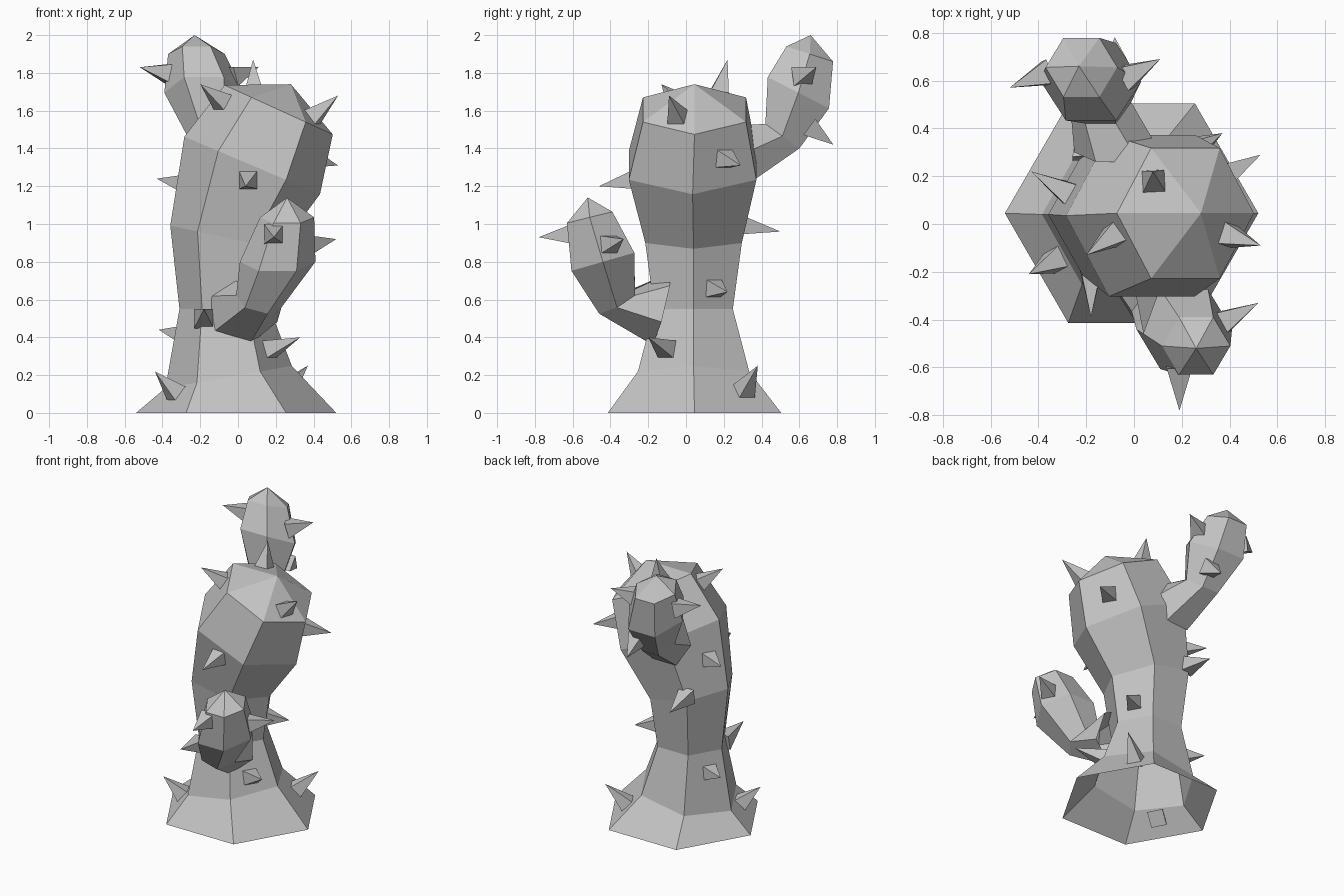
import bpy
import bmesh
import math
from mathutils import Euler, Matrix, Vector

old = bpy.data.objects.get("Cube")
if old:
    bpy.data.objects.remove(old, do_unlink=True)

grey = bpy.data.materials.new("light_grey")
grey.use_nodes = True
colour = (0.55, 0.55, 0.55, 1)
grey.diffuse_color = colour
grey.node_tree.nodes["Principled BSDF"].inputs["Base Color"].default_value = colour


def finish(name, bm):
    """Turn a bmesh into a flat shaded object."""
    bmesh.ops.recalc_face_normals(bm, faces=bm.faces)
    mesh = bpy.data.meshes.new(name)
    bm.to_mesh(mesh)
    bm.free()
    mesh.materials.append(grey)
    obj = bpy.data.objects.new(name, mesh)
    bpy.context.collection.objects.link(obj)
    return obj


def limb(name, rings, apex):
    """Six-sided tube through rings of (centre, radius, x tilt, y tilt), closed at the apex."""
    bm = bmesh.new()
    loops = []
    for centre, radius, tilt_x, tilt_y in rings:
        turn = Euler((math.radians(tilt_x), math.radians(tilt_y), 0)).to_matrix()
        loop = []
        for i in range(6):
            a = math.tau * i / 6
            offset = turn @ Vector((math.cos(a), math.sin(a), 0)) * radius
            loop.append(bm.verts.new(Vector(centre) + offset))
        loops.append(loop)
    for low, high in zip(loops, loops[1:]):
        for i in range(6):
            j = (i + 1) % 6
            bm.faces.new((low[i], low[j], high[j], high[i]))
    tip = bm.verts.new(apex)
    for i in range(6):
        bm.faces.new((loops[-1][i], loops[-1][(i + 1) % 6], tip))
    return finish(name, bm)


def spikes(body, tips):
    """Four-sided spikes standing square to the nearest surface of the body."""
    for n, tip in enumerate(tips, 1):
        tip = Vector(tip)
        hit, foot, normal, index = body.closest_point_on_mesh(tip)
        axis = tip - foot
        depth = axis.length + 0.025
        place = Matrix.Translation(tip - axis.normalized() * depth / 2)
        turn = axis.to_track_quat('Z', 'Y').to_matrix().to_4x4()
        bm = bmesh.new()
        bmesh.ops.create_cone(bm, cap_ends=True, segments=4, radius1=0.075, radius2=0,
                              depth=depth,
                              matrix=place @ turn @ Matrix.Rotation(math.pi / 4, 4, 'Z'))
        bmesh.ops.remove_doubles(bm, verts=bm.verts, dist=0.0001)
        finish(f"{body.name}_spike_{n}", bm)


# Trunk, flared and open at the foot, leaning over at the top
trunk = limb("trunk", [
    ((-0.01, 0.045, 0), 0.53, 0, 0),
    ((-0.05, 0.04, 0.19), 0.34, 0, -10),
    ((-0.07, 0.04, 0.55), 0.24, 0, 0),
    ((-0.07, 0.04, 0.93), 0.295, 0, 12),
    ((0.075, 0.035, 1.31), 0.39, 0, 23),
    ((0.215, 0.045, 1.605), 0.315, 0, 24.5),
], (0.28, 0.045, 1.74))

# Upper arm, growing from the back
upper_arm = limb("upper_arm", [
    ((-0.07, 0.3, 1.37), 0.18, -75, 0),
    ((-0.14, 0.51, 1.465), 0.128, -36, 0),
    ((-0.18, 0.595, 1.695), 0.21, -27, 0),
    ((-0.22, 0.655, 1.9), 0.15, -18, 0),
], (-0.23, 0.66, 2))

# Lower arm, growing from the front
lower_arm = limb("lower_arm", [
    ((0.02, -0.13, 0.55), 0.2, 75, 20),
    ((0.11, -0.365, 0.59), 0.124, 28, 15),
    ((0.21, -0.44, 0.8), 0.2, 16, 0),
    ((0.26, -0.51, 1.035), 0.143, 14, 0),
], (0.26, -0.52, 1.14))

# Spikes, placed by their tips
spikes(trunk, [
    (0.08, 0.22, 1.87), (0.53, -0.09, 1.68), (-0.2, -0.13, 1.74),
    (0.04, -0.46, 1.2), (0.53, 0.29, 1.31), (-0.22, 0.5, 0.96),
    (-0.43, 0.22, 1.24), (-0.42, 0.21, 0.44), (0.25, 0.22, 0.64),
    (-0.18, -0.39, 0.55), (0.37, 0.38, 0.25), (-0.44, -0.21, 0.22),
    (0.33, -0.2, 0.4),
])
spikes(upper_arm, [(-0.52, 0.57, 1.83), (0.11, 0.69, 1.83), (-0.08, 0.78, 1.42)])
spikes(lower_arm, [(0.19, -0.78, 0.93), (0.52, -0.33, 0.92)])
